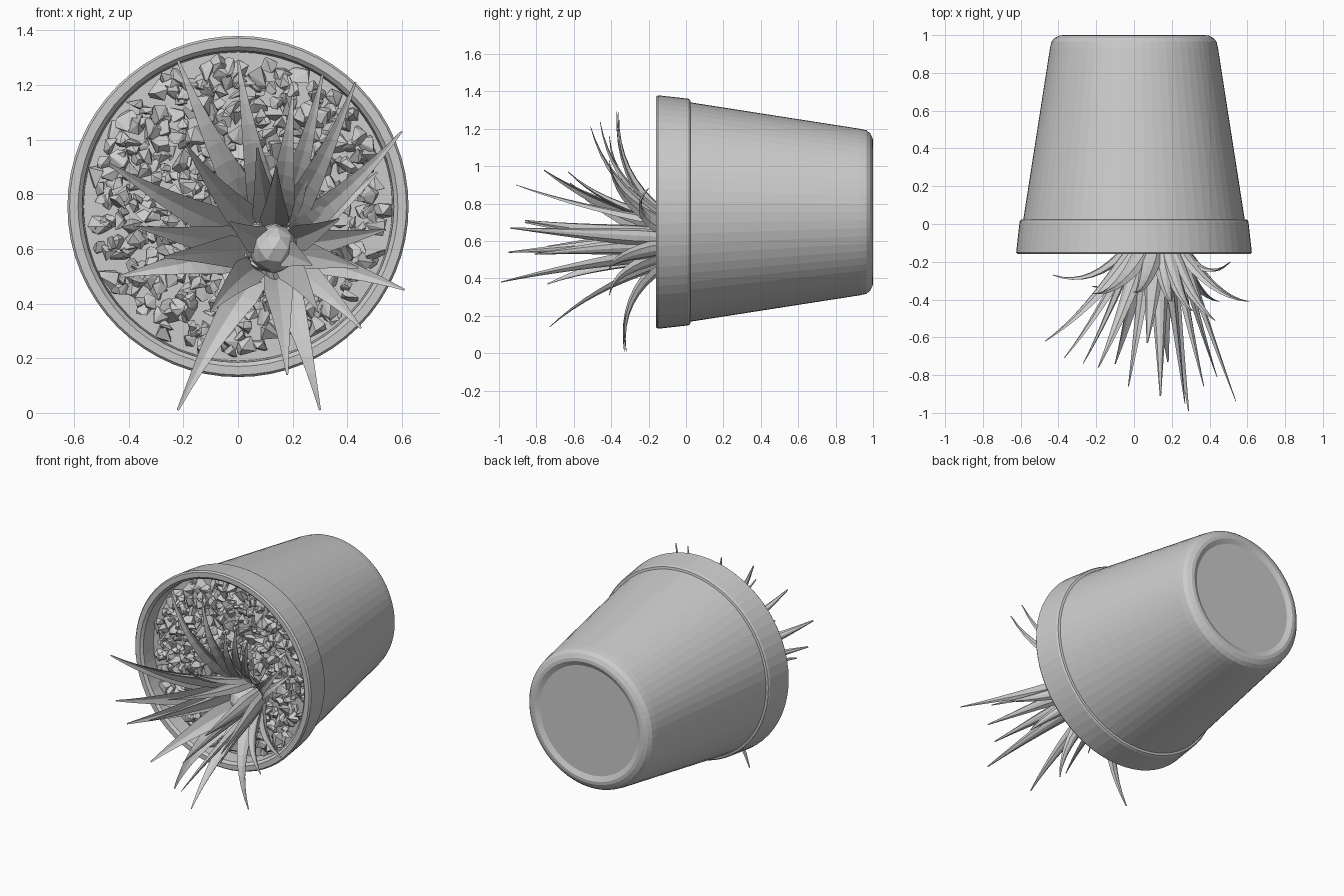
import bpy, bmesh, math, random
from mathutils import Vector

if "Cube" in bpy.data.objects:
    bpy.data.objects.remove(bpy.data.objects["Cube"])

random.seed(7)
CZ = 0.755  # height of the pot axis


def make_object(name, bm):
    bmesh.ops.recalc_face_normals(bm, faces=bm.faces)
    mesh = bpy.data.meshes.new(name)
    bm.to_mesh(mesh)
    bm.free()
    ob = bpy.data.objects.new(name, mesh)
    bpy.context.collection.objects.link(ob)
    return ob


def lathe(name, profile, sides=64):
    """Revolve (radius, y) pairs around the lying pot axis; radius 0 closes an end."""
    bm = bmesh.new()
    rings = []
    for r, y in profile:
        if r == 0:
            rings.append([bm.verts.new((0, y, CZ))] * sides)
        else:
            rings.append([bm.verts.new((r * math.cos(2 * math.pi * i / sides), y,
                                        CZ + r * math.sin(2 * math.pi * i / sides)))
                          for i in range(sides)])
    for a, b in zip(rings, rings[1:]):
        for i in range(sides):
            j = (i + 1) % sides
            bm.faces.new(list(dict.fromkeys((a[i], a[j], b[j], b[i]))))
    return make_object(name, bm)


# Pot: outer base, tapered wall, stepped rim, inner wall
lathe("pot", [
    (0, 0.985), (0.345, 0.985), (0.375, 1.0), (0.395, 0.998),
    (0.42, 0.985), (0.437, 0.965), (0.445, 0.93), (0.586, 0.025),
    (0.60, 0.022), (0.606, 0.012), (0.624, -0.15), (0.616, -0.16),
    (0.585, -0.16), (0.57, -0.145), (0.56, 0.03), (0.42, 0.93), (0, 0.93)])

# Soil disc inside the rim
lathe("soil", [(0, -0.055), (0.565, -0.05), (0.56, 0.0), (0, 0.0)], 48)

# Gravel: angular hulls of random points scattered over the soil
bm = bmesh.new()
for i in range(430):
    rad = 0.535 * math.sqrt((i + 0.5) / 430)
    ang = i * 2.39996 + random.uniform(-0.08, 0.08)
    c = Vector((rad * math.cos(ang), random.uniform(-0.085, -0.055), CZ + rad * math.sin(ang)))
    size = random.uniform(0.026, 0.05)
    pts = []
    for _ in range(10):
        d = Vector([random.gauss(0, 1) for _ in range(3)]).normalized()
        p = c + d * size * random.uniform(0.8, 1.1)
        off = Vector((p.x, 0, p.z - CZ))
        if off.length > 0.565:
            off *= 0.565 / off.length
            p = Vector((off.x, p.y, off.z + CZ))
        pts.append(bm.verts.new(p))
    hull = bmesh.ops.convex_hull(bm, input=pts)
    junk = {g for g in hull["geom_interior"] + hull["geom_unused"]
            if isinstance(g, bmesh.types.BMVert)}
    bmesh.ops.delete(bm, geom=list(junk), context='VERTS')
make_object("gravel", bm)

# Leaf tips; width and bend follow from the tip position
TIPS = [
    (-0.22, -0.37, 1.29), (0, -0.36, 1.29), (0.31, -0.46, 1.24), (0.43, -0.51, 1.21),
    (0.6, -0.41, 1.03), (-0.47, -0.62, 0.91), (-0.43, -0.27, 0.5), (-0.22, -0.33, 0.01),
    (0.3, -0.32, 0.01), (0.18, -0.73, 0.14), (0.61, -0.41, 0.45), (0.29, -0.99, 0.38),
    (0.54, -0.94, 0.67), (0.14, -0.91, 0.9), (-0.03, -0.86, 0.7), (0.27, -0.95, 0.54),
    (0.37, -0.86, 0.71), (0.44, -0.81, 0.53), (-0.27, -0.74, 0.57), (-0.19, -0.76, 0.98),
    (-0.37, -0.71, 0.68), (-0.1, -0.74, 0.37), (0.51, -0.2, 0.88), (0.45, -0.41, 0.31),
    (0.07, -0.63, 0.97), (0.2, -0.41, 1.16),
]
# Crescent cross-section (sideways, along normal), in half widths
SECTION = [(-1, 0.28), (0, 0), (1, 0.28), (0.6, -0.28), (0, -0.45), (-0.6, -0.28)]
STEPS = 9
CROWN = Vector((0.13, -0.06, 0.6))
AXIS = Vector((0, -1, 0))


def leaf(bm, tip):
    width = 0.115 - 0.03 * tip.x
    bow = 0.25 * (1 + tip.y) + 0.01
    sag = 0.12 * (tip.z - CROWN.z)
    radial = Vector((tip.x - CROWN.x, 0, tip.z - CROWN.z))
    base = CROWN + radial.normalized() * min(0.1, radial.length * 0.3)
    ctrl = (base + tip) / 2 + Vector((0, -bow, -sag))
    side = AXIS.cross(radial).normalized()
    rings = []
    for k in range(STEPS + 1):
        t = k / STEPS
        # Swells a little above the base, then tapers to a blunt point
        h = width * 0.5 * (0.07 + 0.93 * min(1, 0.75 + t) * (1 - max(0, t - 0.22) / 0.78) ** 1.1)
        pos = base * (1 - t) ** 2 + ctrl * 2 * t * (1 - t) + tip * t * t
        tan = ((ctrl - base) * (1 - t) + (tip - ctrl) * t).normalized()
        across = (side - tan * side.dot(tan)).normalized()
        normal = across.cross(tan).normalized()
        if normal.dot(AXIS - radial.normalized()) < 0:
            normal = -normal
        rings.append([bm.verts.new(pos + across * u * h + normal * v * h) for u, v in SECTION])
    n = len(SECTION)
    for a, b in zip(rings, rings[1:]):
        for i in range(n):
            bm.faces.new((a[i], a[(i + 1) % n], b[(i + 1) % n], b[i]))
    bm.faces.new(rings[0])
    bm.faces.new(rings[-1])


bm = bmesh.new()
for tip in TIPS:
    leaf(bm, Vector(tip))
make_object("succulent_leaves", bm)

# Short stem core that the leaves grow from
bm = bmesh.new()
bmesh.ops.create_icosphere(bm, subdivisions=2, radius=0.09)
for v in bm.verts:
    v.co = Vector((v.co.x, v.co.y * 1.3, v.co.z)) + CROWN + Vector((0, -0.04, 0))
make_object("stem", bm)
